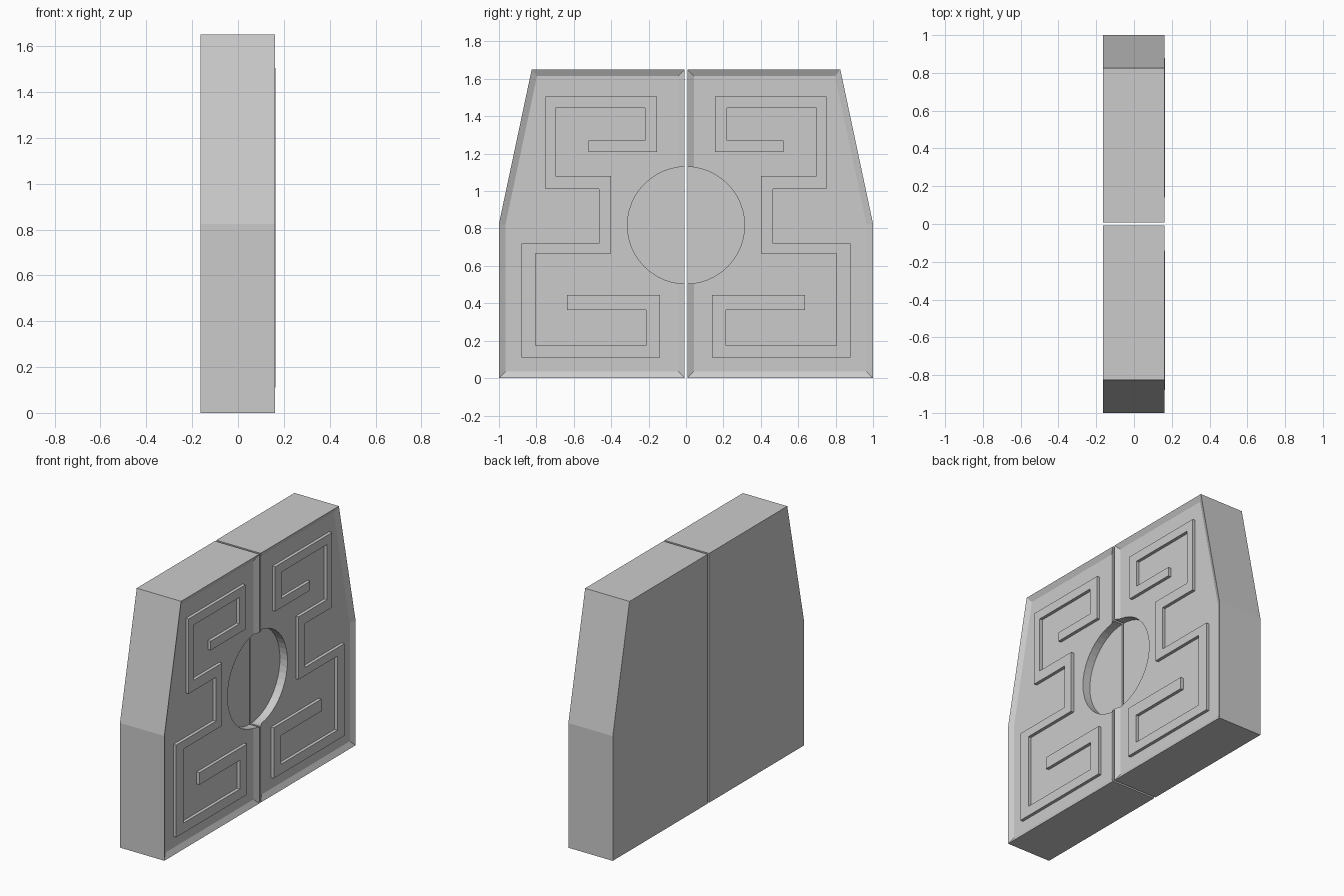
import bpy, bmesh, math

if "Cube" in bpy.data.objects:
    bpy.data.objects.remove(bpy.data.objects["Cube"])

BACK, RIM, RELIEF = -0.164, 0.161, 0.164   # x levels of the slab
PANEL = RIM - 0.018                        # sunken panel
FLOOR = PANEL - 0.055                      # bottom of the round recess


def prism(name, pts, side, x0, x1, inset=0.0, level=0.0):
    """Extrude a (y, z) outline from x0 to x1, optionally sinking an inset panel."""
    bm = bmesh.new()
    base = bm.faces.new([bm.verts.new((x0, side * y, z)) for y, z in pts])
    ext = bmesh.ops.extrude_face_region(bm, geom=[base], use_keep_orig=True)
    bmesh.ops.translate(bm, vec=(x1 - x0, 0, 0),
                        verts=[v for v in ext["geom"] if isinstance(v, bmesh.types.BMVert)])
    front = [f for f in ext["geom"] if isinstance(f, bmesh.types.BMFace)]
    bmesh.ops.recalc_face_normals(bm, faces=bm.faces)
    if inset:
        bmesh.ops.inset_region(bm, faces=front, thickness=inset, use_even_offset=True)
        for v in front[0].verts:
            v.co.x = level
    mesh = bpy.data.meshes.new(name)
    bm.to_mesh(mesh)
    bm.free()
    ob = bpy.data.objects.new(name, mesh)
    bpy.context.collection.objects.link(ob)
    return ob


# outlines of one half in (y, z)
slab = [(0.007, 0), (1, 0), (1, 0.825), (0.825, 1.65), (0.007, 1.65)]
meander = [(0.155, 1.505), (0.75, 1.505), (0.75, 1.01), (0.465, 1.01), (0.465, 0.72),
           (0.88, 0.72), (0.88, 0.11), (0.14, 0.11), (0.14, 0.445), (0.637, 0.445),
           (0.637, 0.365), (0.215, 0.365), (0.215, 0.175), (0.805, 0.175), (0.805, 0.665),
           (0.40, 0.665), (0.40, 1.08), (0.697, 1.08), (0.697, 1.445), (0.22, 1.445),
           (0.22, 1.27), (0.52, 1.27), (0.52, 1.21), (0.155, 1.21)]
circle = [(0.313 * math.cos(math.tau * i / 48), 0.817 + 0.313 * math.sin(math.tau * i / 48))
          for i in range(48)]

# cutter for the round recess
cutter = prism("recess_cutter", circle, 1, FLOOR, 0.3)
cutter.hide_render = True

for label, side in (("left", -1), ("right", 1)):
    # slab with sunken panel and half of the round recess
    door = prism(label + "_door", slab, side, BACK, RIM, 0.035, PANEL)
    cut = door.modifiers.new("round_recess", "BOOLEAN")
    cut.operation, cut.solver, cut.object = "DIFFERENCE", "EXACT", cutter
    bpy.context.view_layer.objects.active = door
    bpy.ops.object.modifier_apply(modifier=cut.name)
    # raised meander band
    prism(label + "_meander", meander, side, PANEL - 0.004, RELIEF)

bpy.data.objects.remove(cutter)
